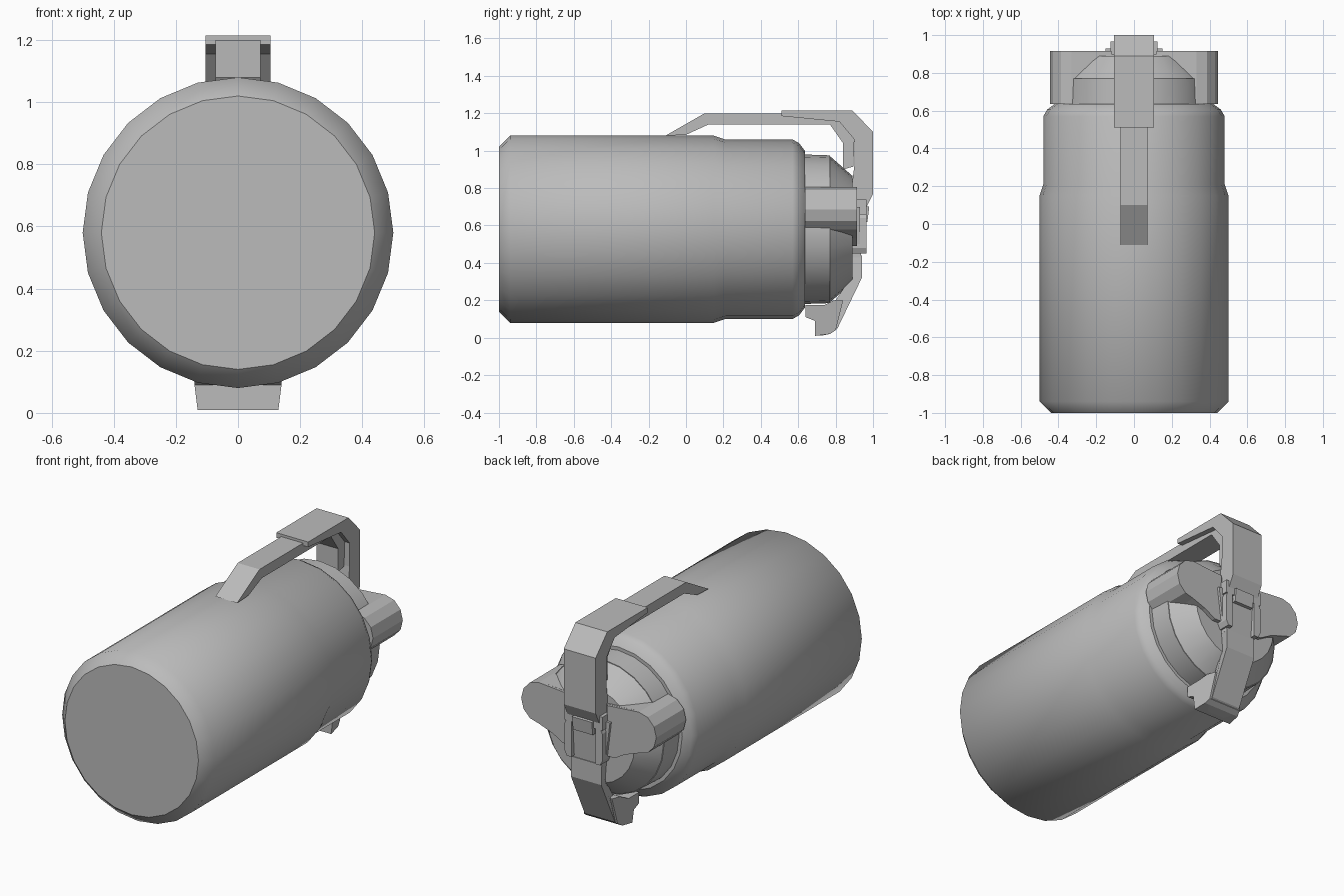
import bpy, bmesh, math

cube = bpy.data.objects.get("Cube")
if cube:
    bpy.data.objects.remove(cube, do_unlink=True)

grey = bpy.data.materials.new("plain grey")
grey.use_nodes = True
colour = (0.5, 0.5, 0.5, 1)
grey.diffuse_color = colour
grey.node_tree.nodes["Principled BSDF"].inputs["Base Color"].default_value = colour

AXIS_Z = 0.58
SIDES = 24


def finish(name, bm):
    bmesh.ops.recalc_face_normals(bm, faces=bm.faces)
    mesh = bpy.data.meshes.new(name)
    bm.to_mesh(mesh)
    bm.free()
    mesh.materials.append(grey)
    obj = bpy.data.objects.new(name, mesh)
    bpy.context.collection.objects.link(obj)
    return obj


def lathe(name, profile):
    """Revolve (y, radius) points round the long axis, with flat end caps."""
    bm = bmesh.new()
    rings = []
    for y, r in profile:
        angles = [math.tau * i / SIDES for i in range(SIDES)]
        rings.append([bm.verts.new((r * math.sin(a), y, AXIS_Z + r * math.cos(a)))
                      for a in angles])
    for a, b in zip(rings, rings[1:]):
        for i in range(SIDES):
            j = (i + 1) % SIDES
            bm.faces.new((a[i], a[j], b[j], b[i])).smooth = True
    bm.faces.new(rings[0])
    bm.faces.new(rings[-1])
    return finish(name, bm)


def prism(name, left, right):
    """Join two matching outlines into a solid."""
    bm = bmesh.new()
    a = [bm.verts.new(p) for p in left]
    b = [bm.verts.new(p) for p in right]
    bm.faces.new(a)
    bm.faces.new(b)
    for i in range(len(a)):
        j = (i + 1) % len(a)
        bm.faces.new((a[i], a[j], b[j], b[i]))
    return finish(name, bm)


def side_part(name, outline, half):
    """Side outline of (y, z), or (y, z, half width), spread about x = 0."""
    pts = [(p[0], p[1], p[2] if len(p) > 2 else half) for p in outline]
    return prism(name, [(-w, y, z) for y, z, w in pts], [(w, y, z) for y, z, w in pts])


def pair(name, outline, y0, y1):
    """Outline of (x, z) pushed along y, made on both sides."""
    for label, s in (("left", 1), ("right", -1)):
        prism(f"{label}_{name}", [(s * x, y0, z) for x, z in outline],
              [(s * x, y1, z) for x, z in outline])


def box(x0, x1, z0, z1):
    return [(x0, z0), (x1, z0), (x1, z1), (x0, z1)]


# Bottle body and its stepped shoulder
lathe("body", [(-1, 0.44), (-0.94, 0.5), (0.15, 0.5), (0.21, 0.48),
               (0.57, 0.48), (0.605, 0.46), (0.635, 0.42)])

# Lid with a sloping crown
lathe("lid_rim", [(0.62, 0.4), (0.77, 0.395)])
lathe("lid_crown", [(0.765, 0.395), (0.89, 0.285)])

# Rounded side wings of the lid
lobe = [(0.33 + 0.115 * math.cos(math.radians(t)), 0.685 + 0.122 * math.sin(math.radians(t)))
        for t in range(90, -91, -30)]
pair("wing", [(0.1, 0.79)] + lobe + [(0.24, 0.53), (0.13, 0.5), (0.1, 0.5)], 0.635, 0.9)
pair("wing_face", [(0.12, 0.79)] + lobe + [(0.24, 0.53), (0.17, 0.49), (0.12, 0.49)], 0.855, 0.915)
pair("wing_ridge", [(0.1, 0.5), (0.125, 0.5), (0.15, 0.7), (0.125, 0.7)], 0.9, 0.93)

# Narrow carrying strap
side_part("strap", [(-0.11, 1.08), (0.1, 1.2), (0.55, 1.2), (0.82, 1.16), (0.9, 1.06),
                    (0.895, 0.915), (0.84, 0.9), (0.84, 1.04), (0.77, 1.14),
                    (0.12, 1.14), (0.0, 1.085)], 0.072)

# Wide hook over the strap end
side_part("hook", [(0.51, 1.215), (0.89, 1.215), (1.0, 1.1), (1.0, 0.77), (0.965, 0.7),
                   (0.91, 0.7), (0.885, 0.8), (0.9, 0.92), (0.9, 1.06),
                   (0.82, 1.155), (0.51, 1.185)], 0.105)
pair("hook_lug", box(0.04, 0.125, 0.66, 0.74), 0.89, 0.965)

# Hinge tab, plate and side rails
side_part("hinge_tab", [(0.88, 0.62), (0.97, 0.62), (0.98, 0.7), (0.88, 0.72)], 0.065)
side_part("hinge_plate", [(0.87, 0.43), (0.935, 0.43), (0.95, 0.65), (0.87, 0.67)], 0.1)
pair("rail", [(0.08, 0.45), (0.11, 0.45), (0.125, 0.48), (0.125, 0.64), (0.1, 0.69), (0.08, 0.69)],
     0.87, 0.965)

# Latch arm, flaring into a foot
side_part("latch_arm", [(0.88, 0.44, 0.1), (0.94, 0.44, 0.1), (0.94, 0.32, 0.1),
                        (0.81, 0.05, 0.1), (0.77, 0.02, 0.09), (0.72, 0.01, 0.06),
                        (0.72, 0.16, 0.08), (0.8, 0.2, 0.08), (0.88, 0.32, 0.09)], 0.1)
side_part("latch_foot", [(0.64, 0.175, 0.14), (0.74, 0.175, 0.14), (0.79, 0.2, 0.12),
                         (0.84, 0.2, 0.1), (0.8, 0.04, 0.11), (0.77, 0.02, 0.12),
                         (0.69, 0.01, 0.13), (0.69, 0.09, 0.14), (0.64, 0.11, 0.14)], 0.13)
